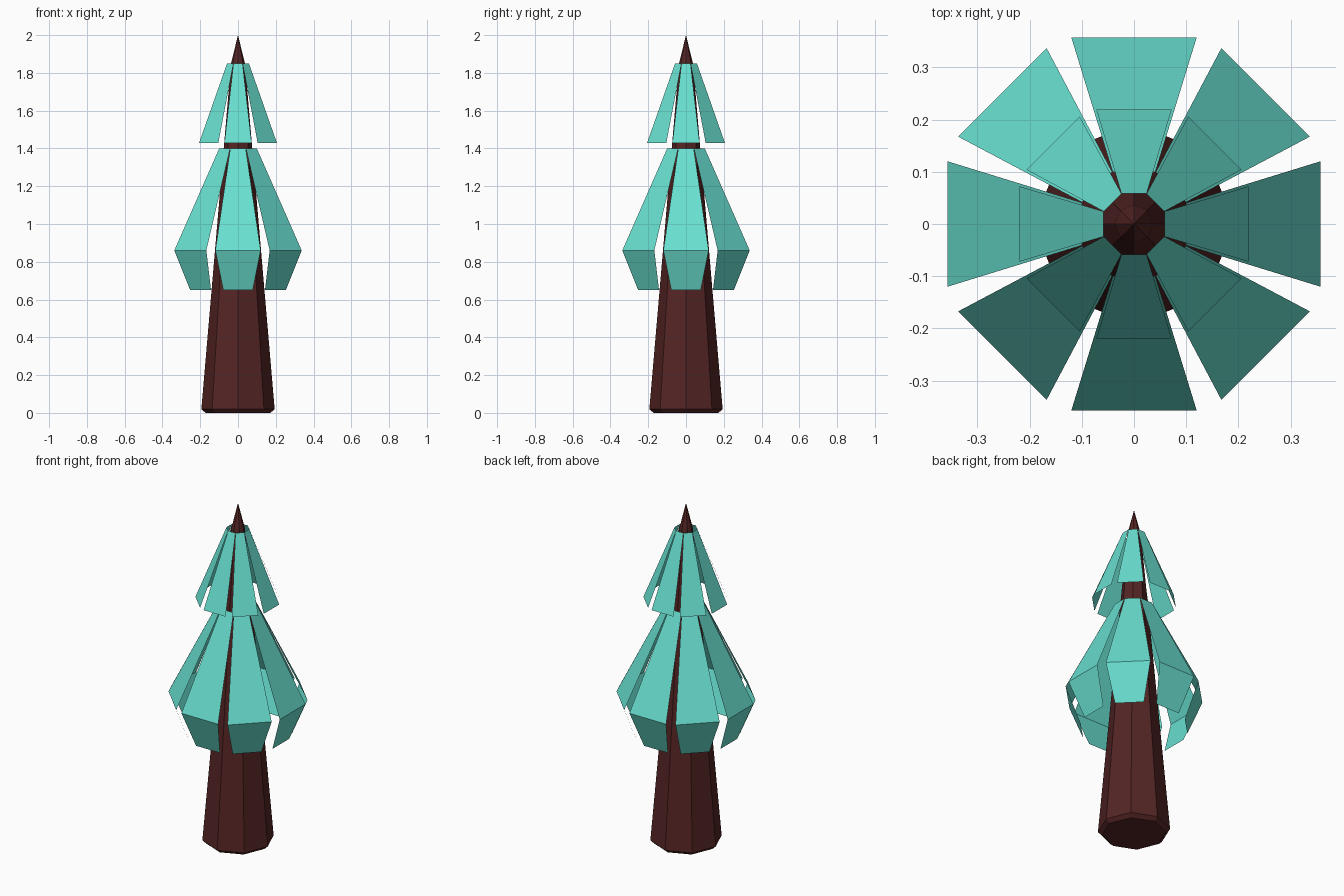
import bpy, bmesh, math
from mathutils import Matrix

if "Cube" in bpy.data.objects:
    bpy.data.objects.remove(bpy.data.objects["Cube"])


def material(name, color):
    m = bpy.data.materials.new(name)
    m.diffuse_color = (*color, 1.0)
    m.use_nodes = True
    m.node_tree.nodes["Principled BSDF"].inputs["Base Color"].default_value = m.diffuse_color
    return m


BARK = material("dark red bark", (0.090, 0.018, 0.018))
LEAF = material("turquoise leaf", (0.140, 0.740, 0.630))


def finish(bm, name, mat):
    mesh = bpy.data.meshes.new(name)
    bm.to_mesh(mesh)
    bm.free()
    mesh.materials.append(mat)
    ob = bpy.data.objects.new(name, mesh)
    bpy.context.collection.objects.link(ob)
    return ob


def trunk(profile, tip_z, sides=8):
    """Tapered octagonal trunk with corners on the axes and a pointed tip."""
    bm = bmesh.new()
    rings = []
    for r, z in profile:
        rings.append([bm.verts.new((r * math.cos(math.tau * i / sides),
                                    r * math.sin(math.tau * i / sides), z))
                      for i in range(sides)])
    tip = bm.verts.new((0, 0, tip_z))
    bm.faces.new(rings[0][::-1])
    for i in range(sides):
        j = (i + 1) % sides
        for a, b in zip(rings, rings[1:]):
            bm.faces.new((a[i], a[j], b[j], b[i]))
        bm.faces.new((rings[-1][i], rings[-1][j], tip))
    return finish(bm, "trunk", BARK)


def leaf_tier(name, profile, count=8):
    """Ring of flat leaf strips; profile = (distance, half width, z), top to bottom."""
    bm = bmesh.new()
    for k in range(count):
        rot = Matrix.Rotation(math.tau * k / count, 3, 'Z')
        rows = []
        for d, h, z in profile:
            left = bm.verts.new((d, -h, z))
            right = bm.verts.new((d, h, z))
            left.co, right.co = rot @ left.co, rot @ right.co
            rows.append((left, right))
        for a, b in zip(rows, rows[1:]):
            bm.faces.new((b[0], b[1], a[1], a[0]))
    return finish(bm, name, LEAF)


# Trunk with a small chamfer at the foot
trunk([(0.172, 0.0), (0.194, 0.02), (0.037, 1.85)], 2.0)

# Two tiers of hanging leaves
leaf_tier("upper_leaves", [(0.058, 0.024, 1.85), (0.219, 0.072, 1.43)])
leaf_tier("lower_leaves", [(0.100, 0.041, 1.40), (0.357, 0.120, 0.86),
                           (0.280, 0.078, 0.65)])
